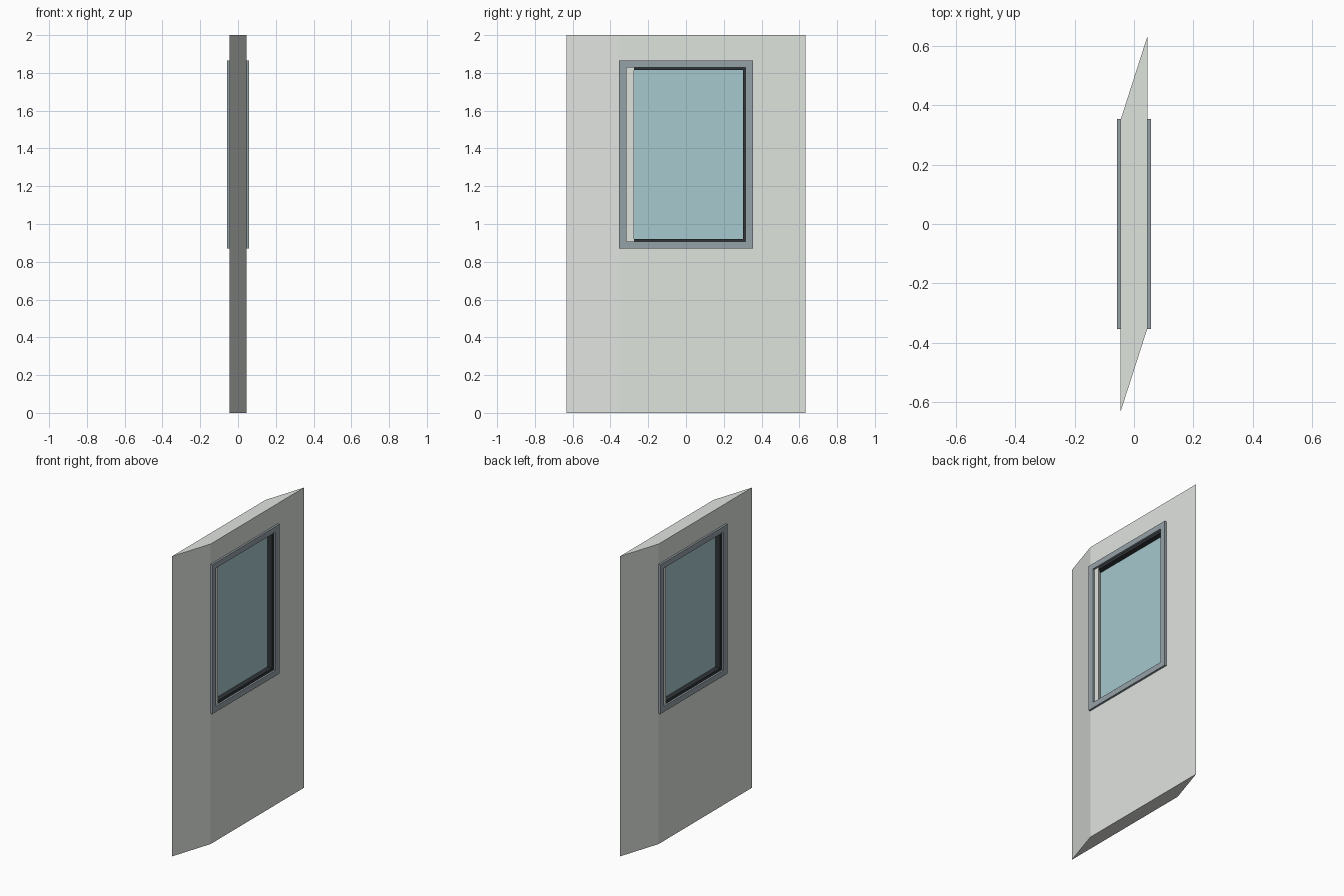
import bpy, bmesh

if "Cube" in bpy.data.objects:
    bpy.data.objects.remove(bpy.data.objects["Cube"])


def material(name, color):
    m = bpy.data.materials.new(name)
    m.diffuse_color = (*color, 1)
    m.use_nodes = True
    m.node_tree.nodes["Principled BSDF"].inputs["Base Color"].default_value = m.diffuse_color
    return m


wall_mat = material("pale_grey", (0.74, 0.77, 0.73))
frame_mat = material("slate", (0.30, 0.36, 0.39))
seal_mat = material("black_rubber", (0.03, 0.035, 0.04))
glass_mat = material("blue_glass", (0.38, 0.58, 0.62))


def ring(name, x0, x1, outer, inner, mat, outer_shift=0, inner_shift=0):
    """Rectangular ring across x; rect = (half width, z low, z high).
    Shifts slide the rectangle by -s at x0 and +s at x1."""
    bm = bmesh.new()

    def loop(x, rect, s):
        w, lo, hi = rect
        return [bm.verts.new((x, s + y, z)) for y, z in
                ((-w, lo), (w, lo), (w, hi), (-w, hi))]

    loops = [loop(x0, outer, -outer_shift), loop(x1, outer, outer_shift),
             loop(x1, inner, inner_shift), loop(x0, inner, -inner_shift)]
    for k in range(4):
        a, b = loops[k], loops[(k + 1) % 4]
        for i in range(4):
            j = (i + 1) % 4
            bm.faces.new((a[i], a[j], b[j], b[i]))
    bmesh.ops.recalc_face_normals(bm, faces=bm.faces)
    me = bpy.data.meshes.new(name)
    bm.to_mesh(me)
    bm.free()
    me.materials.append(mat)
    ob = bpy.data.objects.new(name, me)
    bpy.context.collection.objects.link(ob)
    return ob


# Slanted-end wall panel with a skewed window opening
ring("wall_panel", -0.045, 0.045, (0.492, 0, 2), (0.3075, 0.9, 1.835),
     wall_mat, outer_shift=0.14, inner_shift=0.0325)

# Raised trim on both faces
for side, x0, x1 in (("left", -0.058, -0.045), ("right", 0.045, 0.058)):
    ring(side + "_window_trim", x0, x1, (0.354, 0.87, 1.865),
         (0.314, 0.907, 1.828), frame_mat)

# Dark seal lining the opening
ring("window_seal", -0.04, 0.04, (0.32, 0.897, 1.838),
     (0.302, 0.921, 1.816), seal_mat)

# Glass pane
bpy.ops.mesh.primitive_cube_add(size=1, location=(0, 0, 1.3685))
pane = bpy.context.object
pane.name = "glass_pane"
pane.scale = (0.012, 0.61, 0.9)
pane.data.materials.append(glass_mat)
